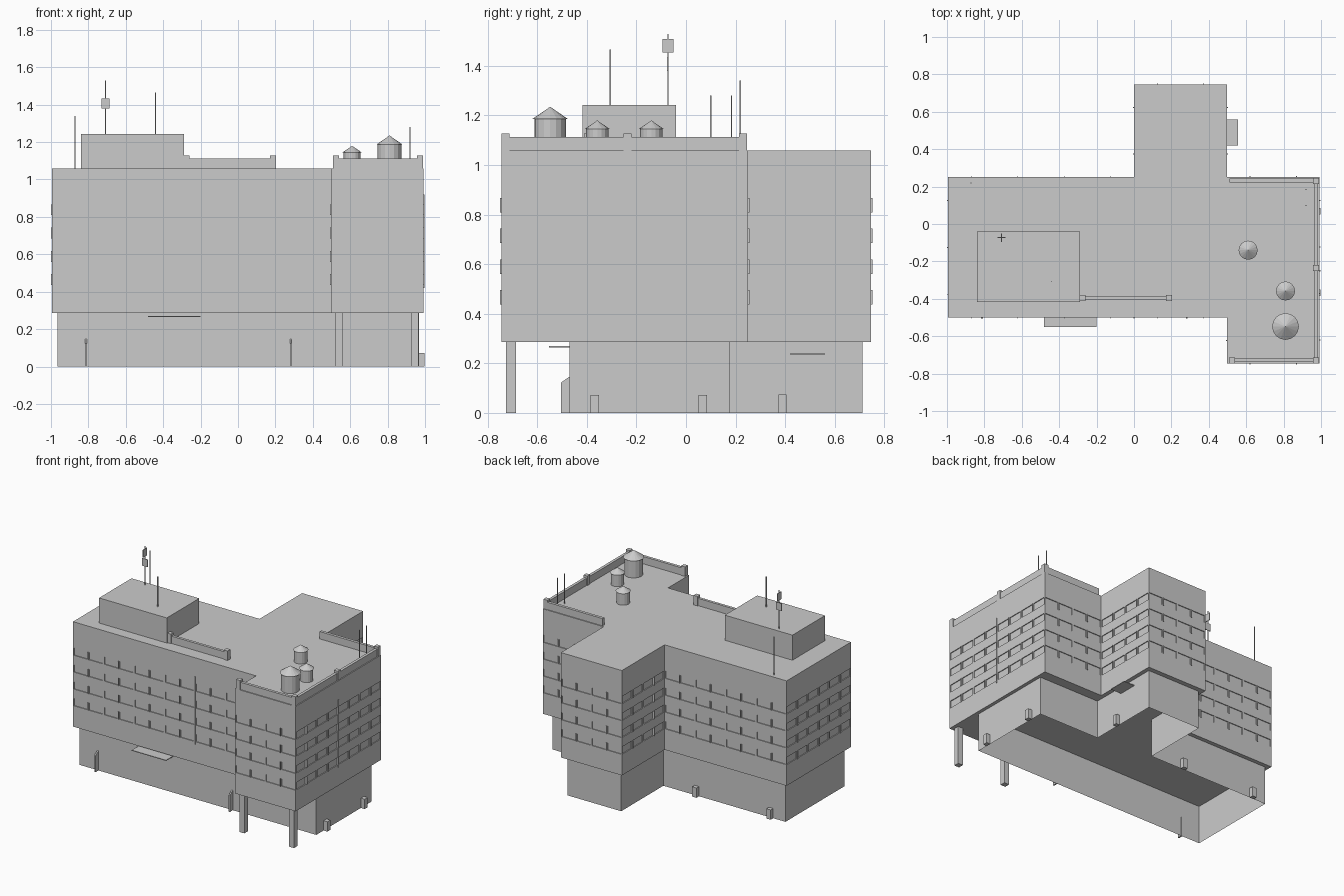
import bpy, bmesh
from mathutils import Matrix, Vector

if "Cube" in bpy.data.objects:
    bpy.data.objects.remove(bpy.data.objects["Cube"])

def finish(bm, name):
    me = bpy.data.meshes.new(name)
    bm.to_mesh(me)
    bm.free()
    ob = bpy.data.objects.new(name, me)
    bpy.context.collection.objects.link(ob)
    return ob

def boxes(name, items):
    """One object from a list of (x0, x1, y0, y1, z0, z1) boxes."""
    bm = bmesh.new()
    for x0, x1, y0, y1, z0, z1 in items:
        m = Matrix.Translation(((x0 + x1) / 2, (y0 + y1) / 2, (z0 + z1) / 2)) @ \
            Matrix.Diagonal((x1 - x0, y1 - y0, z1 - z0, 1))
        bmesh.ops.create_cube(bm, size=1, matrix=m)
    return finish(bm, name)

def prism(name, outline, z0, z1, capped=True):
    bm = bmesh.new()
    lo = [bm.verts.new((x, y, z0)) for x, y in outline]
    hi = [bm.verts.new((x, y, z1)) for x, y in outline]
    n = len(outline)
    for i in range(n):
        j = (i + 1) % n
        bm.faces.new((lo[i], lo[j], hi[j], hi[i]))
    if capped:
        bm.faces.new(hi)
        bm.faces.new(lo[::-1])
    return finish(bm, name)

def post(x, y, z0, z1, r):
    return (x - r, x + r, y - r, y + r, z0, z1)

BASE, ROOF = 0.285, 1.058

# Upper storeys and open-bottomed ground floor
upper = [(-.995, -.5), (.497, -.5), (.497, -.745), (.992, -.745), (.992, .25),
         (.497, .25), (.497, .747), (0, .747), (0, .25), (-.995, .25)]
lower = [(-.965, -.47), (.967, -.47), (.967, .175), (.467, .175),
         (.467, .712), (.03, .712), (.03, .22), (-.965, .22)]
body = prism("upper_storeys", upper, BASE, ROOF)
prism("ground_floor_walls", lower, 0, BASE, capped=False)

# Recessed windows and projecting fins along every facade
cuts, fins = [], []
rows = [0.44, 0.563, 0.688, 0.812]
def on_wall(p, d, nrm, t, half, lo, hi, z0, z1):
    a = p + d * (t - half) + nrm * lo
    b = p + d * (t + half) + nrm * hi
    return (min(a.x, b.x), max(a.x, b.x), min(a.y, b.y), max(a.y, b.y), z0, z1)

for i, p in enumerate(upper):
    p, q = Vector(p), Vector(upper[(i + 1) % len(upper)])
    length = (q - p).length
    d = (q - p) / length
    nrm = Vector((d.y, -d.x))
    n = round(length / 0.124)
    step = length / n
    for z in rows:
        for k in range(n):
            t = (k + .5) * step
            cuts.append(on_wall(p, d, nrm, t, step / 2 - .007, -.006, .004, z, z + .054))
            if k % 2:
                fins.append(on_wall(p, d, nrm, k * step, .002, -.002, .006, z - .003, z + .055))
cutter = boxes("window_cutter", cuts)
cutter.hide_render = True
cutter.hide_viewport = True
mod = body.modifiers.new("windows", "BOOLEAN")
mod.operation = "DIFFERENCE"
mod.solver = "EXACT"
mod.object = cutter
boxes("window_fins", fins)

# Vertical rods on the front and right facades
boxes("facade_rods", [post(0, -.502, .42, .92, .003), post(.994, -.25, .42, .92, .003)])

# Rooftop penthouse
boxes("penthouse", [(-.84, -.288, -.418, -.04, ROOF, 1.243)])

# Parapets and their piers
boxes("parapets", [(.51, .975, -.738, -.717, ROOF, 1.112),
                   (.964, .985, -.73, .235, ROOF, 1.112),
                   (.51, .975, .222, .243, ROOF, 1.112),
                   (-.275, .19, -.405, -.385, ROOF, 1.112)])
boxes("parapet_piers", [post(x, y, ROOF, 1.128, .016) for x, y in
      [(.523, -.729), (.974, -.729), (.974, -.236), (.974, .23), (-.275, -.395), (.188, -.395)]])

# Water tanks with conical lids
def tank(name, x, y, r, top, tip):
    bm = bmesh.new()
    for ra, rb, z0, z1 in [(r, r, ROOF, top), (r * 1.13, 0, top, tip)]:
        bmesh.ops.create_cone(bm, cap_ends=True, segments=16, radius1=ra, radius2=rb,
                              depth=z1 - z0, matrix=Matrix.Translation((x, y, (z0 + z1) / 2)))
    finish(bm, name)

tank("water_tank_large", .81, -.548, .063, 1.186, 1.235)
tank("water_tank_small_a", .81, -.358, .045, 1.145, 1.18)
tank("water_tank_small_b", .61, -.14, .045, 1.145, 1.18)

# Antennas and mast panels
boxes("antennas", [post(x, y, z0, z1, .0025) for x, y, z0, z1 in
      [(-.708, -.073, 1.243, 1.528), (-.44, -.306, 1.243, 1.465), (-.872, .219, ROOF, 1.34),
       (.92, .1, ROOF, 1.28), (.92, .184, ROOF, 1.28)]])
boxes("mast_panels", [(-.731, -.686, -.076, -.07, 1.38, 1.434),
                      (-.711, -.705, -.095, -.051, 1.453, 1.508)])

# Pillars under the overhanging corner block
boxes("pillars", [post(x, -.706, 0, BASE, .02) for x in (.54, .945)])

# Entrance canopies
boxes("canopies", [(-.48, -.2, -.552, -.47, .264, .269), (.467, .555, .42, .56, .235, .24)])

# Sloped buttress fins on the front
for name, x in (("front_buttress_left", -.813), ("front_buttress_right", .282)):
    ob = prism(name, [(-.505, 0), (-.469, 0), (-.469, .147), (-.505, .122)], -.005, .005)
    ob.matrix_world = Matrix(((0, 0, 1, x), (1, 0, 0, 0), (0, 1, 0, 0), (0, 0, 0, 1)))

# Small utility boxes at the foot of the walls
boxes("utility_boxes", [(.966, .998, -.385, -.35, 0, .072), (.966, .998, .05, .085, 0, .072),
                        (.466, .497, .373, .405, 0, .075),
                        (-.26, -.225, .219, .25, 0, .072), (-.865, -.83, .219, .25, 0, .072)])
